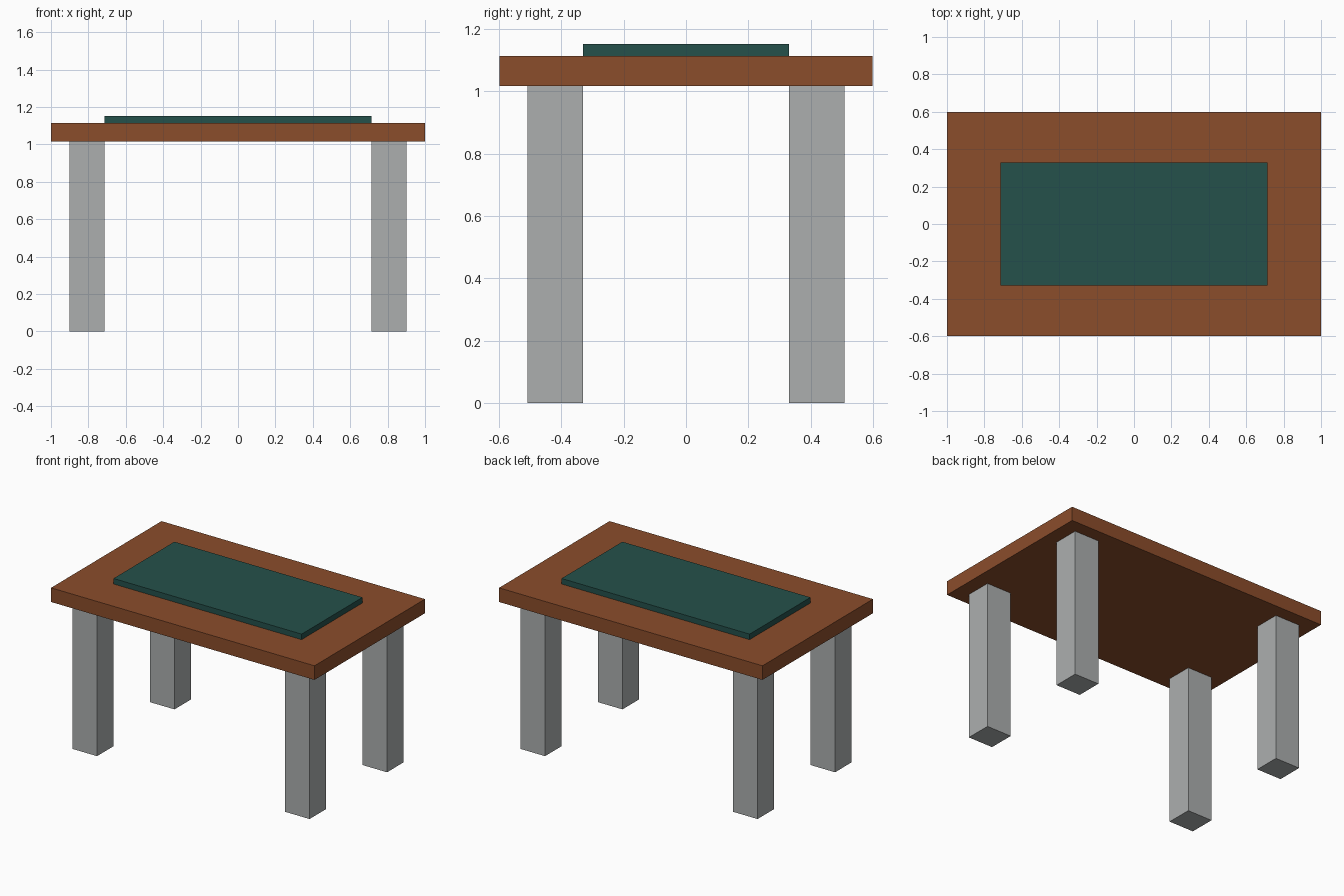
import bpy

if "Cube" in bpy.data.objects:
    bpy.data.objects.remove(bpy.data.objects["Cube"])


def material(name, rgb):
    m = bpy.data.materials.new(name)
    m.diffuse_color = (*rgb, 1.0)
    m.use_nodes = True
    m.node_tree.nodes["Principled BSDF"].inputs["Base Color"].default_value = m.diffuse_color
    return m


def box(name, centre, size, mat):
    """Axis-aligned box; centre and size in x, y, z."""
    bpy.ops.mesh.primitive_cube_add(size=1, location=centre)
    ob = bpy.context.object
    ob.name = name
    ob.scale = size
    bpy.ops.object.transform_apply(location=False, rotation=False, scale=True)
    ob.data.materials.append(mat)
    return ob


wood = material("brown wood", (0.258, 0.074, 0.024))
cloth = material("dark teal cloth", (0.018, 0.082, 0.070))
metal = material("light grey metal", (0.413, 0.429, 0.429))

LEG_TOP, SLAB_TOP, MAT_TOP = 1.016, 1.113, 1.151

# Table slab
box("table_top", (0, 0, (LEG_TOP + SLAB_TOP) / 2),
    (2.0, 1.198, SLAB_TOP - LEG_TOP), wood)

# Raised mat on the slab
box("table_mat", (0, 0, (SLAB_TOP + MAT_TOP) / 2),
    (1.428, 0.66, MAT_TOP - SLAB_TOP), cloth)

# Four square legs
for side, sx in (("left", -1), ("right", 1)):
    for end, sy in (("front", -1), ("back", 1)):
        box(f"{end}_{side}_leg", (sx * 0.807, sy * 0.42, LEG_TOP / 2),
            (0.186, 0.178, LEG_TOP), metal)
